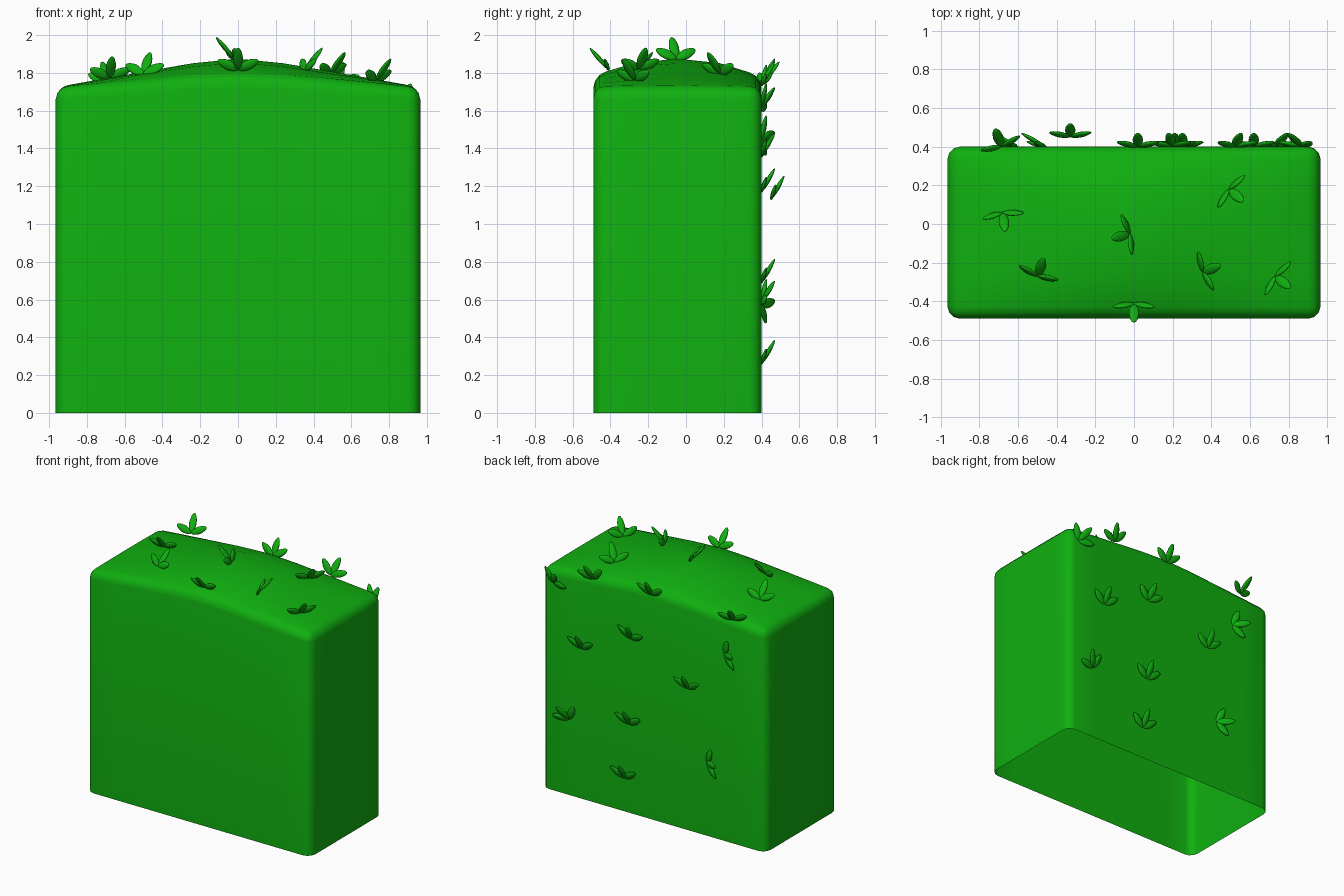
import bpy, bmesh, math
from mathutils import Vector, Matrix

if "Cube" in bpy.data.objects:
    bpy.data.objects.remove(bpy.data.objects["Cube"])

green = bpy.data.materials.new("leaf_green")
green.diffuse_color = (0.005, 0.43, 0.005, 1)
green.use_nodes = True
green.node_tree.nodes["Principled BSDF"].inputs["Base Color"].default_value = green.diffuse_color
UP, BACK, RIGHT = Vector((0, 0, 1)), Vector((0, 1, 0)), Vector((1, 0, 0))


def finish(bm, name, angle):
    me = bpy.data.meshes.new(name)
    bm.to_mesh(me)
    bm.free()
    ob = bpy.data.objects.new(name, me)
    bpy.context.collection.objects.link(ob)
    me.materials.append(green)
    bpy.ops.object.select_all(action='DESELECT')
    ob.select_set(True)
    bpy.context.view_layer.objects.active = ob
    bpy.ops.object.shade_smooth_by_angle(angle=math.radians(angle))


def top_z(x, y):
    """Height of the gently domed hedge top."""
    x = abs(x)
    f = 1 - 0.17 * (x / 0.25) ** 1.5 if x < 0.25 else 0.83 * (0.965 - x) / 0.715
    g = max(0, 1 - ((y + 0.05) / 0.45) ** 2)
    return 1.725 + f * (0.06 + 0.09 * g)


# Hedge block: domed top, walls down to the ground, open underneath
bm = bmesh.new()
bmesh.ops.create_grid(bm, x_segments=8, y_segments=4, size=1)
for v in bm.verts:
    x, y = v.co.x * 0.965, v.co.y * 0.445 - 0.045
    v.co = (x, y, top_z(x, y))
rim = [e for e in bm.edges if e.is_boundary]
for v in bmesh.ops.extrude_edge_only(bm, edges=rim)["geom"]:
    if isinstance(v, bmesh.types.BMVert):
        v.co.z = 0
bmesh.ops.recalc_face_normals(bm, faces=bm.faces[:])
corners = [e for e in bm.edges
           if abs(e.verts[0].co.z - e.verts[1].co.z) > 1
           and abs(e.verts[0].co.x) > 0.96
           and abs(e.verts[0].co.y + 0.045) > 0.44]
bmesh.ops.bevel(bm, geom=rim + corners, offset=0.065, segments=3, profile=0.5,
                affect='EDGES', clamp_overlap=True)
finish(bm, "hedge_block", 50)


def add_leaf(bm, base, offset, side):
    """Pointed, slightly thick leaf growing along offset, wide along side."""
    d = offset.normalized()
    w = (side - d * side.dot(d)).normalized()
    rot = Matrix((w, d.cross(w), d)).transposed()
    for v in bmesh.ops.create_uvsphere(bm, u_segments=10, v_segments=8, radius=1)["verts"]:
        pinch = 1 - 0.15 * abs(v.co.z)
        p = Vector((v.co.x * 0.028 * pinch, v.co.y * 0.012 * pinch,
                    (v.co.z + 1) / 2 * offset.length))
        v.co = base + rot @ p


def sprig(name, base, normal, across, angle, mid, side):
    """Three leaves fanned round a heading; mid and side are (forward, outward) reach."""
    a = math.radians(angle)
    fwd = RIGHT * math.cos(a) + across * math.sin(a)
    lat = normal.cross(fwd).normalized()
    bm = bmesh.new()
    add_leaf(bm, base, fwd * mid[0] + normal * mid[1], lat)
    for s in (-1, 1):
        add_leaf(bm, base, lat * s * 0.108 + fwd * side[0] + normal * side[1], lat)
    finish(bm, name, 60)


# Sprigs on the top: x, y, heading in plan
for i, (x, y, a) in enumerate([(-.68, .06, -82), (-.50, -.27, 70), (-.02, -.05, 195),
                               (0, -.41, -90), (.355, -.25, 22), (.49, .18, -40),
                               (.73, -.27, -38), (-.685, .40, 110)], 1):
    sprig(f"top_leaf_sprig_{i}", Vector((x, y, top_z(x, y))), UP, BACK, a,
          (.10, .115), (.02, .05))

# Sprigs on the back: x, z, heading on the wall, gap from the wall
for i, (x, z, a, gap) in enumerate([(.52, 1.74, 75, 0), (.02, 1.75, 90, 0),
                                    (.87, 1.62, 125, 0), (.62, 1.17, 90, 0),
                                    (.20, 1.36, 100, 0), (-.61, 1.45, 165, 0),
                                    (-.33, 1.13, 90, .05), (.73, .59, 60, 0),
                                    (.21, .69, 90, 0), (.25, .26, 90, 0),
                                    (-.46, .57, 170, 0)], 1):
    sprig(f"back_leaf_sprig_{i}", Vector((x, .40 + gap, z)), BACK, UP, a,
          (.125, .07), (.075, .025))
